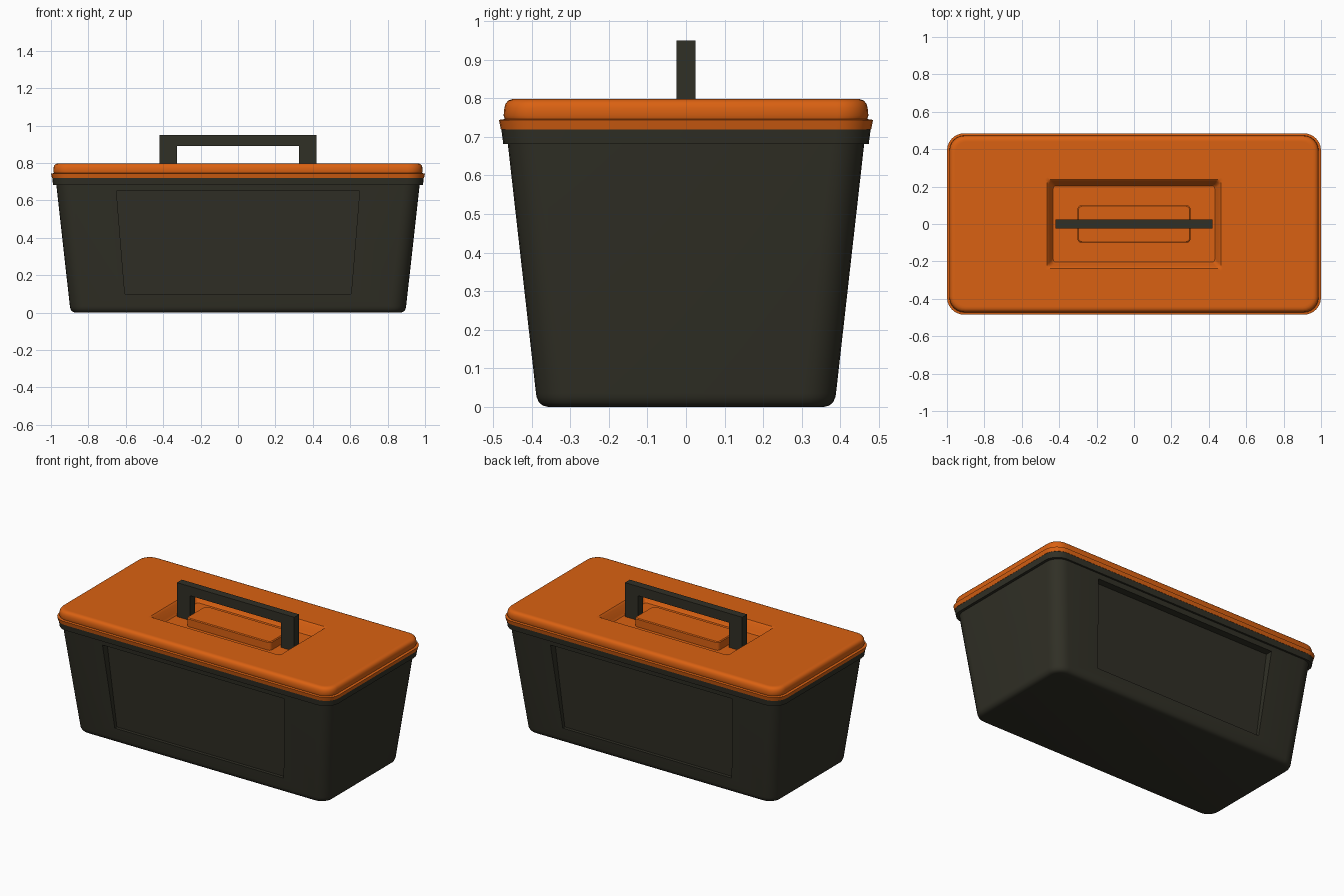
import bpy, bmesh
from math import sin, cos, pi, radians

if "Cube" in bpy.data.objects:
    bpy.data.objects.remove(bpy.data.objects["Cube"])


def material(name, color):
    m = bpy.data.materials.new(name)
    m.use_nodes = True
    m.diffuse_color = color
    m.node_tree.nodes["Principled BSDF"].inputs["Base Color"].default_value = color
    return m


ORANGE = material("orange plastic", (0.70, 0.12, 0.006, 1))
DARK = material("dark olive plastic", (0.03, 0.029, 0.019, 1))


def rounded_ring(hx, hy, r, z, seg=6):
    """Points of a rounded rectangle with half sizes hx, hy."""
    pts = []
    for i, (sx, sy) in enumerate(((1, 1), (-1, 1), (-1, -1), (1, -1))):
        for k in range(seg + 1):
            a = (i + k / seg) * pi / 2
            pts.append((sx * (hx - r) + r * cos(a), sy * (hy - r) + r * sin(a), z))
    return pts


def finish(name, bm, mat, smooth=True):
    bmesh.ops.recalc_face_normals(bm, faces=bm.faces)
    me = bpy.data.meshes.new(name)
    bm.to_mesh(me)
    bm.free()
    me.materials.append(mat)
    ob = bpy.data.objects.new(name, me)
    bpy.context.collection.objects.link(ob)
    if smooth:
        smooth_edges(ob)
    return ob


def activate(ob):
    bpy.ops.object.select_all(action="DESELECT")
    ob.select_set(True)
    bpy.context.view_layer.objects.active = ob


def smooth_edges(ob):
    activate(ob)
    bpy.ops.object.shade_smooth_by_angle(angle=radians(35))


def loft(name, rings, mat, smooth=True):
    """Skin a stack of equal-length rings and cap both ends."""
    bm = bmesh.new()
    loops = [[bm.verts.new(p) for p in ring] for ring in rings]
    n = len(loops[0])
    for a, b in zip(loops, loops[1:]):
        for i in range(n):
            j = (i + 1) % n
            bm.faces.new((a[i], a[j], b[j], b[i]))
    bm.faces.new(loops[0][::-1])
    bm.faces.new(loops[-1])
    return finish(name, bm, mat, smooth)


# Tapered tub with a softened bottom edge
R = 0.085
tub = loft("tub", [rounded_ring(x, y, r, z) for x, y, r, z in (
    (0.868, 0.358, 0.055, 0), (0.881, 0.371, 0.068, 0.003),
    (0.891, 0.381, 0.078, 0.011), (0.897, 0.387, 0.084, 0.024),
    (0.899, 0.389, R, 0.035), (0.972, 0.463, R, 0.69))], DARK, False)

# Wedge-shaped recessed panels on front and back
for s in (-1, 1):
    top = [(s * x, s * y, 0.65) for x, y in ((-0.65, 0.412), (0.65, 0.412), (0.65, 0.6), (-0.65, 0.6))]
    low = [(s * x, s * y, 0.10) for x, y in ((-0.605, 0.375), (0.605, 0.375), (0.605, 0.6), (-0.605, 0.6))]
    cutter = loft("panel_cutter", [low, top], DARK, False)
    cutter.hide_render = True
    mod = tub.modifiers.new("panel", "BOOLEAN")
    mod.operation = "DIFFERENCE"
    mod.solver = "EXACT"
    mod.object = cutter
    activate(tub)
    bpy.ops.object.modifier_apply(modifier=mod.name)
    bpy.data.objects.remove(cutter)
smooth_edges(tub)

# Rim band round the top of the tub
loft("tub_rim", [rounded_ring(x, y, 0.09, z) for x, y, z in (
    (0.989, 0.474, 0.682), (0.993, 0.479, 0.721))], DARK)

# Lid: lip, step, rounded shoulder, flat top, sloped recess
profile = [(0.994, 0.480, 0.09, 0.719), (1.0, 0.485, 0.092, 0.744),
           (0.984, 0.470, 0.08, 0.746), (0.987, 0.473, 0.08, 0.755),
           (0.986, 0.471, 0.08, 0.775), (0.983, 0.468, 0.078, 0.786),
           (0.976, 0.461, 0.072, 0.794), (0.965, 0.450, 0.065, 0.798),
           (0.955, 0.440, 0.06, 0.798),
           (0.480, 0.252, 0.025, 0.798), (0.466, 0.238, 0.022, 0.798),
           (0.455, 0.227, 0.020, 0.788), (0.442, 0.214, 0.018, 0.742),
           (0.432, 0.204, 0.016, 0.730), (0.420, 0.192, 0.014, 0.730)]
loft("lid", [rounded_ring(x, y, r, z) for x, y, r, z in profile], ORANGE)

# Raised block in the recess
loft("lid_block", [rounded_ring(x, y, 0.02, z) for x, y, z in (
    (0.302, 0.1, 0.725), (0.302, 0.1, 0.779), (0.297, 0.095, 0.784))], ORANGE)

# Square arch handle
arch = [(-0.42, 0.725), (-0.42, 0.95), (0.42, 0.95), (0.42, 0.725),
        (0.325, 0.725), (0.325, 0.89), (-0.325, 0.89), (-0.325, 0.725)]
loft("handle", [[(x, y, z) for x, z in arch] for y in (-0.025, 0.025)], DARK, False)
